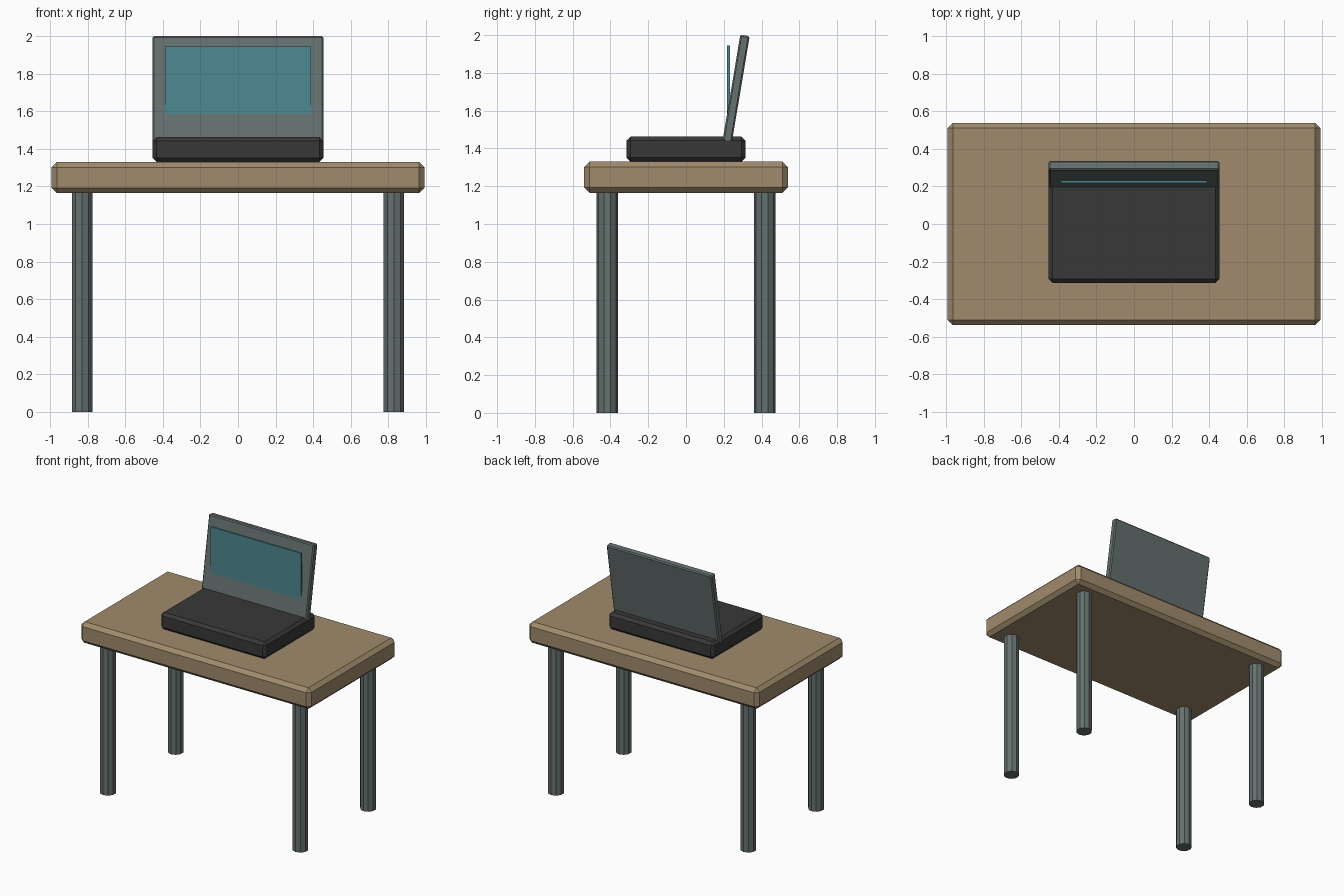
import bpy
from math import radians

cube = bpy.data.objects.get("Cube")
if cube:
    bpy.data.objects.remove(cube, do_unlink=True)


def material(name, rgb):
    m = bpy.data.materials.new(name)
    m.use_nodes = True
    m.diffuse_color = (*rgb, 1)
    m.node_tree.nodes["Principled BSDF"].inputs["Base Color"].default_value = (*rgb, 1)
    return m


wood = material("tan wood", (0.35, 0.26, 0.15))
metal = material("grey metal", (0.13, 0.165, 0.16))
black = material("charcoal plastic", (0.04, 0.04, 0.04))
glass = material("teal screen", (0.075, 0.25, 0.29))


def box(name, size, centre, mat, bevel=0, tilt=0):
    bpy.ops.mesh.primitive_cube_add(size=1, location=centre, rotation=(tilt, 0, 0))
    ob = bpy.context.object
    ob.name = name
    ob.scale = size
    bpy.ops.object.transform_apply(location=False, rotation=False, scale=True)
    if bevel:
        mod = ob.modifiers.new("chamfer", "BEVEL")
        mod.width = bevel
        mod.segments = 1
    ob.data.materials.append(mat)
    return ob


# Table top
box("table_top", (1.985, 1.078, 0.165), (0, 0, 1.2475), wood, 0.028)

# Four ten-sided legs
for x, side in ((0.83, "left"), (-0.83, "right")):
    for y, end in ((-0.417, "front"), (0.417, "back")):
        bpy.ops.mesh.primitive_cylinder_add(vertices=10, radius=0.058, depth=1.19,
                                            location=(x, y, 0.595))
        leg = bpy.context.object
        leg.name = f"{end}_{side}_leg"
        leg.data.materials.append(metal)

# Laptop: keyboard base, leaning lid and upright display panel
box("laptop_base", (0.908, 0.63, 0.132), (0, 0, 1.397), black, 0.021)
box("laptop_lid", (0.908, 0.05, 0.572), (0, 0.265, 1.716), metal, 0.008, radians(-9.5))
box("display_panel", (0.78, 0.014, 0.455), (0, 0.225, 1.7175), glass)
